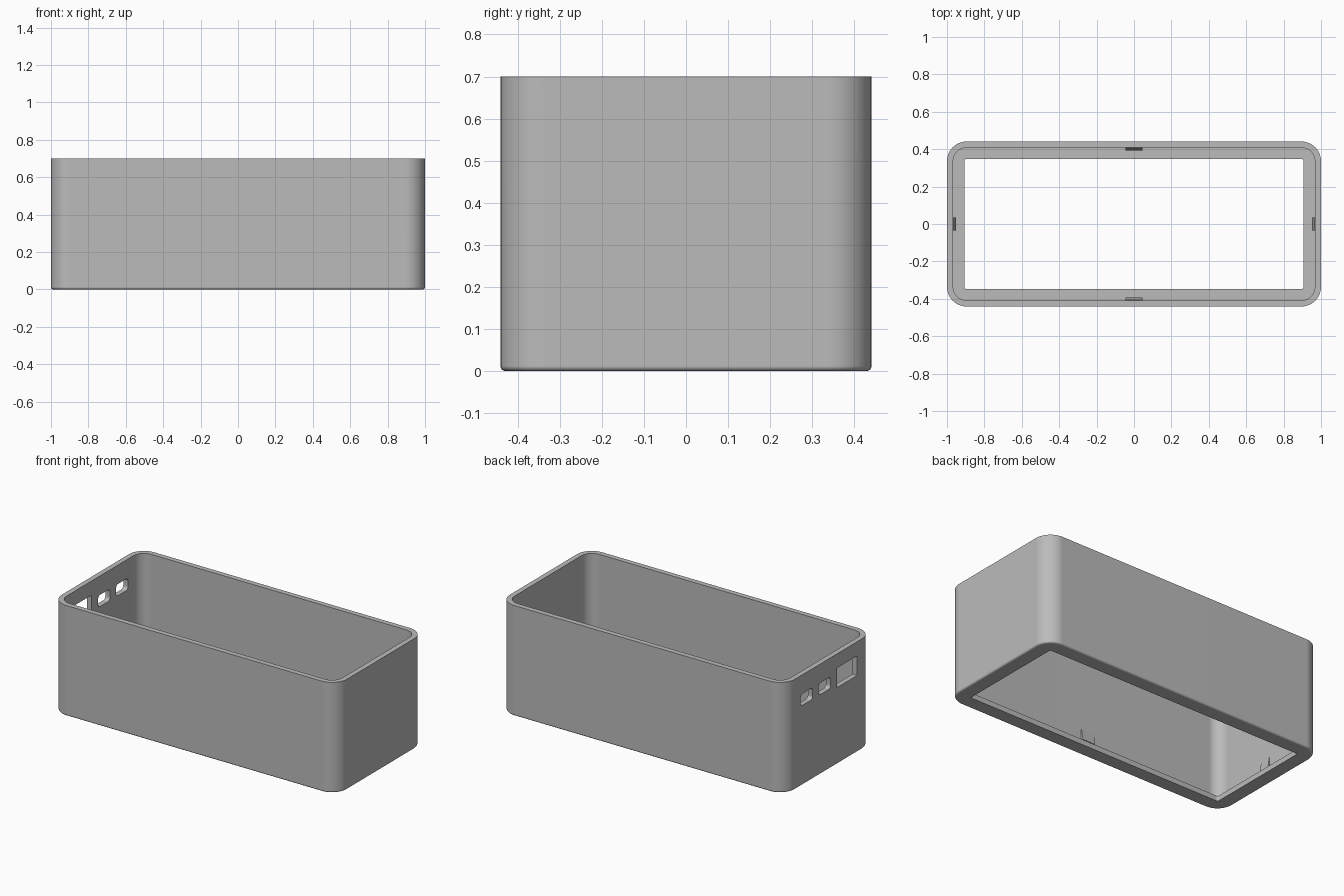
import bpy, bmesh, math
from mathutils import Vector

old = bpy.data.objects.get("Cube")
if old:
    bpy.data.objects.remove(old, do_unlink=True)

grey = bpy.data.materials.new("plain grey")
grey.use_nodes = True
grey.diffuse_color = (0.5, 0.5, 0.5, 1)
grey.node_tree.nodes["Principled BSDF"].inputs["Base Color"].default_value = grey.diffuse_color

HX, HY, H = 1.0, 0.441, 0.70     # outer half sizes and height
WALL, LIP, EDGE = 0.033, 0.033, 0.012


def rounded_rect(hx, hy, r, steps=10):
    """Outline of a rounded rectangle, counter-clockwise."""
    pts = []
    for k, (sx, sy) in enumerate([(1, 1), (-1, 1), (-1, -1), (1, -1)]):
        for i in range(steps + 1):
            a = math.pi / 2 * (k + i / steps)
            pts.append((sx * (hx - r) + r * math.cos(a), sy * (hy - r) + r * math.sin(a)))
    return pts


def finish(name, bm):
    bmesh.ops.recalc_face_normals(bm, faces=bm.faces)
    mesh = bpy.data.meshes.new(name)
    bm.to_mesh(mesh)
    bm.free()
    mesh.materials.append(grey)
    ob = bpy.data.objects.new(name, mesh)
    bpy.context.collection.objects.link(ob)
    return ob


def loft(bm, rings, closed):
    """Join matching rings of points with quads."""
    loops = [[bm.verts.new(p) for p in ring] for ring in rings]
    n = len(loops[0])
    pairs = list(zip(loops, loops[1:]))
    if closed:
        pairs.append((loops[-1], loops[0]))
    else:
        bm.faces.new(loops[0])
        bm.faces.new(loops[-1])
    for a, b in pairs:
        for i in range(n):
            j = (i + 1) % n
            bm.faces.new((a[i], a[j], b[j], b[i]))


# Case: wall with soft lower edge and a lip around the open floor
R = 0.105
section = []                     # (inset, height) around the wall
for i in range(5):
    t = math.pi / 2 * i / 4
    section.append((EDGE * (1 - math.sin(t)), EDGE * (1 - math.cos(t))))
section += [(0, H), (WALL, H), (WALL, LIP), (0.093, LIP), (0.093, 0)]
bm = bmesh.new()
loft(bm, [[(x, y, z) for x, y in rounded_rect(HX - d, HY - d, max(R - d, 0.012))]
          for d, z in section], closed=True)
case = finish("case", bm)

# Port openings through the right end: (y centre, z centre, half width, half height, corner)
for y, z, hw, hh, r in [(-0.185, 0.548, 0.10, 0.062, 0.004),
                        (0.04, 0.543, 0.06, 0.037, 0.02),
                        (0.22, 0.543, 0.06, 0.037, 0.02)]:
    bm = bmesh.new()
    loft(bm, [[(x, y + u, z + v) for u, v in rounded_rect(hw, hh, r, 4)]
              for x in (-1.1, -0.9)], closed=False)
    cutter = finish("port_cutter", bm)
    cutter.hide_render = True
    mod = case.modifiers.new("port", "BOOLEAN")
    mod.operation, mod.solver, mod.object = "DIFFERENCE", "EXACT", cutter
    bpy.context.view_layer.objects.active = case
    bpy.ops.object.modifier_apply(modifier=mod.name)
    bpy.data.objects.remove(cutter, do_unlink=True)

# Smooth corners, crisp rims, flat walls
bpy.ops.object.select_all(action="DESELECT")
case.select_set(True)
bpy.context.view_layer.objects.active = case
bpy.ops.object.shade_smooth_by_angle(angle=math.radians(35))
weighted = case.modifiers.new("flat_walls", "WEIGHTED_NORMAL")
weighted.keep_sharp = True


# Snap catches: small wedges on the inner walls, thickest at their lower end
def catch(name, wall, inward, half):
    wall, inward = Vector(wall), Vector(inward)
    along = Vector((-inward.y, inward.x, 0)) * half
    profile = [(-0.005, 0.07), (0.014, 0.07), (0.003, 0.14), (-0.005, 0.14)]
    bm = bmesh.new()
    loft(bm, [[wall + inward * d + along * s + Vector((0, 0, z)) for d, z in profile]
              for s in (-1, 1)], closed=False)
    finish(name, bm)


catch("front_catch", (0, WALL - HY, 0), (0, 1, 0), 0.045)
catch("back_catch", (0, HY - WALL, 0), (0, -1, 0), 0.045)
catch("left_catch", (HX - WALL, 0, 0), (-1, 0, 0), 0.035)
catch("right_catch", (WALL - HX, 0, 0), (1, 0, 0), 0.035)
